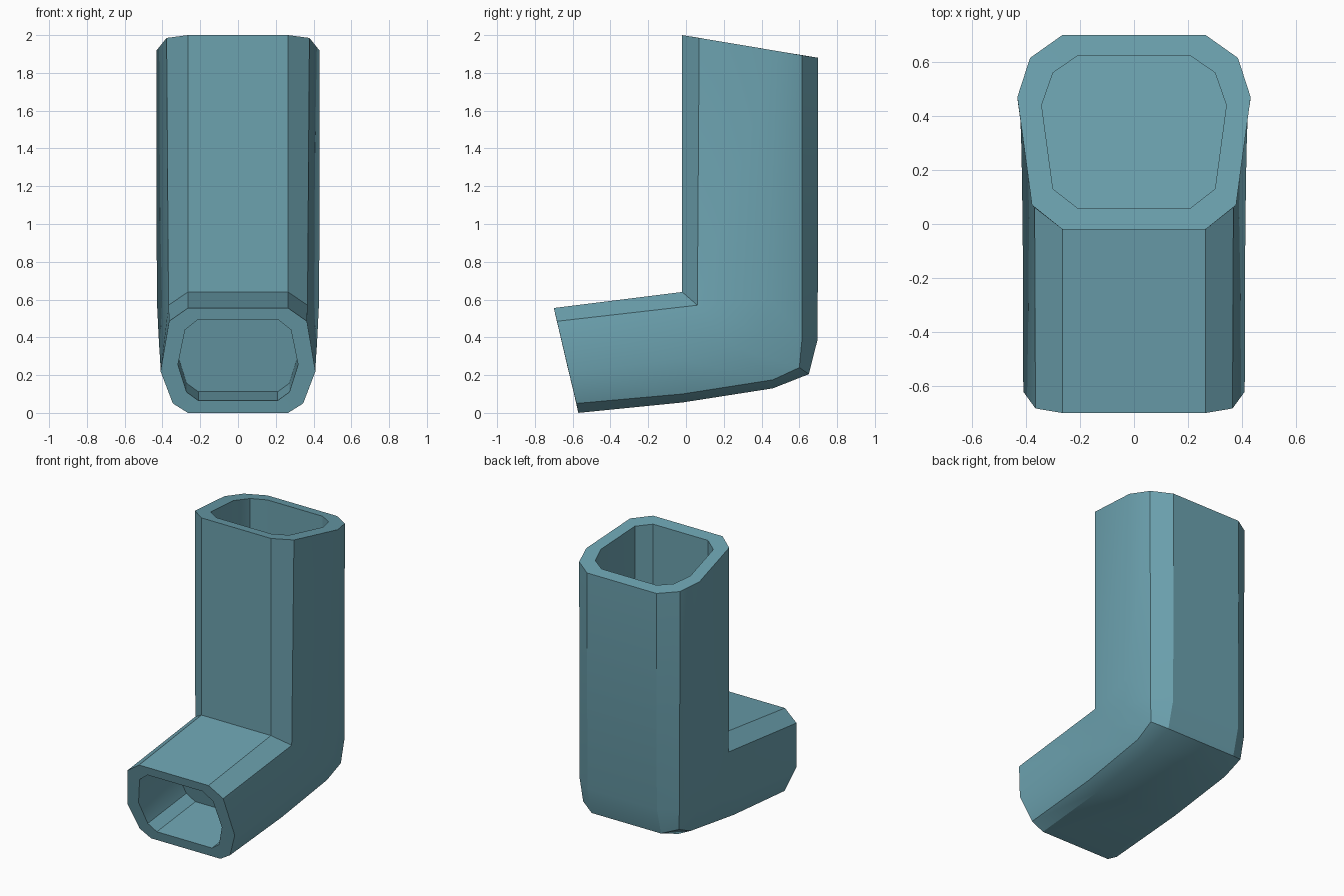
import bpy, bmesh, math
from mathutils import Vector

if "Cube" in bpy.data.objects:
    bpy.data.objects.remove(bpy.data.objects["Cube"])

# Half cross-section widths (inner side of the bend -> outer side)
MOUTH_X = (.265, .365, .41, .345, .265)
TOP_X = (.265, .378, .432, .385, .265)

# Side-view (y, z) of each cross-section, from mouth to top
IN_A, IN_B = (-.02, .64), (.06, .57)
SECTIONS = [
    [(-.70, .555), (-.683, .485), (-.621, .22), (-.58, .05), (-.57, 0)],
    [IN_A, IN_B, (-.02, .28), (-.02, .10), (-.02, .055)],
    [IN_A, IN_B, (.27, .34), (.46, .175), (.46, .13)],
    [IN_A, IN_B, (.40, .42), (.60, .24), (.65, .205)],
    [IN_A, IN_B, (.45, .60), (.615, .40), (.697, .39)],
    [(-.02, 2.0), (.07, 1.985), (.47, 1.918), (.615, 1.893), (.70, 1.88)],
]
BLEND = (0, .1, .3, .5, .9, 1)

# Inner openings: half width and side-view position
MOUTH_HOLE = [(.21, -.686, .495), (.28, -.673, .44), (.318, -.63, .255),
              (.272, -.595, .11), (.21, -.584, .065)]
TOP_HOLE = [(.21, .06, 1.987), (.30, .13, 1.975), (.342, .44, 1.923),
            (.30, .56, 1.903), (.21, .622, 1.893)]

bm = bmesh.new()


def ring(half):
    """Closed ten-sided loop from five right-hand points."""
    pts = list(half) + [(-x, y, z) for x, y, z in reversed(half)]
    return [bm.verts.new(p) for p in pts]


def bridge(r1, r2):
    n = len(r1)
    for i in range(n):
        j = (i + 1) % n
        bm.faces.new((r1[i], r1[j], r2[j], r2[i]))


def pocket(rim, hole, offset):
    """Flat rim, straight walls and a floor parallel to the rim."""
    mouth = ring(hole)
    deep = ring([tuple(Vector(p) + Vector(offset)) for p in hole])
    bridge(rim, mouth)
    bridge(mouth, deep)
    bm.faces.new(deep)


# Outer bent shell
rings = []
for sec, t in zip(SECTIONS, BLEND):
    half = [(a + (b - a) * t, y, z) for a, b, (y, z) in zip(MOUTH_X, TOP_X, sec)]
    for k in (0, 1):
        if 0 < t < 1:
            half[k] = ((.265, .368)[k],) + half[k][1:]
    rings.append(ring(half))
for r1, r2 in zip(rings, rings[1:]):
    bridge(r1, r2)

# Openings at both ends
pocket(rings[0], MOUTH_HOLE, (0, .42, .047))
pocket(rings[-1], TOP_HOLE, (0, 0, -1.25))

bmesh.ops.remove_doubles(bm, verts=bm.verts, dist=.0005)
bmesh.ops.recalc_face_normals(bm, faces=bm.faces)

mesh = bpy.data.meshes.new("bent_tube_body")
bm.to_mesh(mesh)
bm.free()
body = bpy.data.objects.new("bent_tube_body", mesh)
bpy.context.collection.objects.link(body)

# Teal plastic
mat = bpy.data.materials.new("teal_plastic")
mat.diffuse_color = (.15, .36, .43, 1)
mat.use_nodes = True
mat.node_tree.nodes["Principled BSDF"].inputs["Base Color"].default_value = mat.diffuse_color
mesh.materials.append(mat)

bpy.context.view_layer.objects.active = body
body.select_set(True)
bpy.ops.object.shade_smooth_by_angle(angle=math.radians(30))
